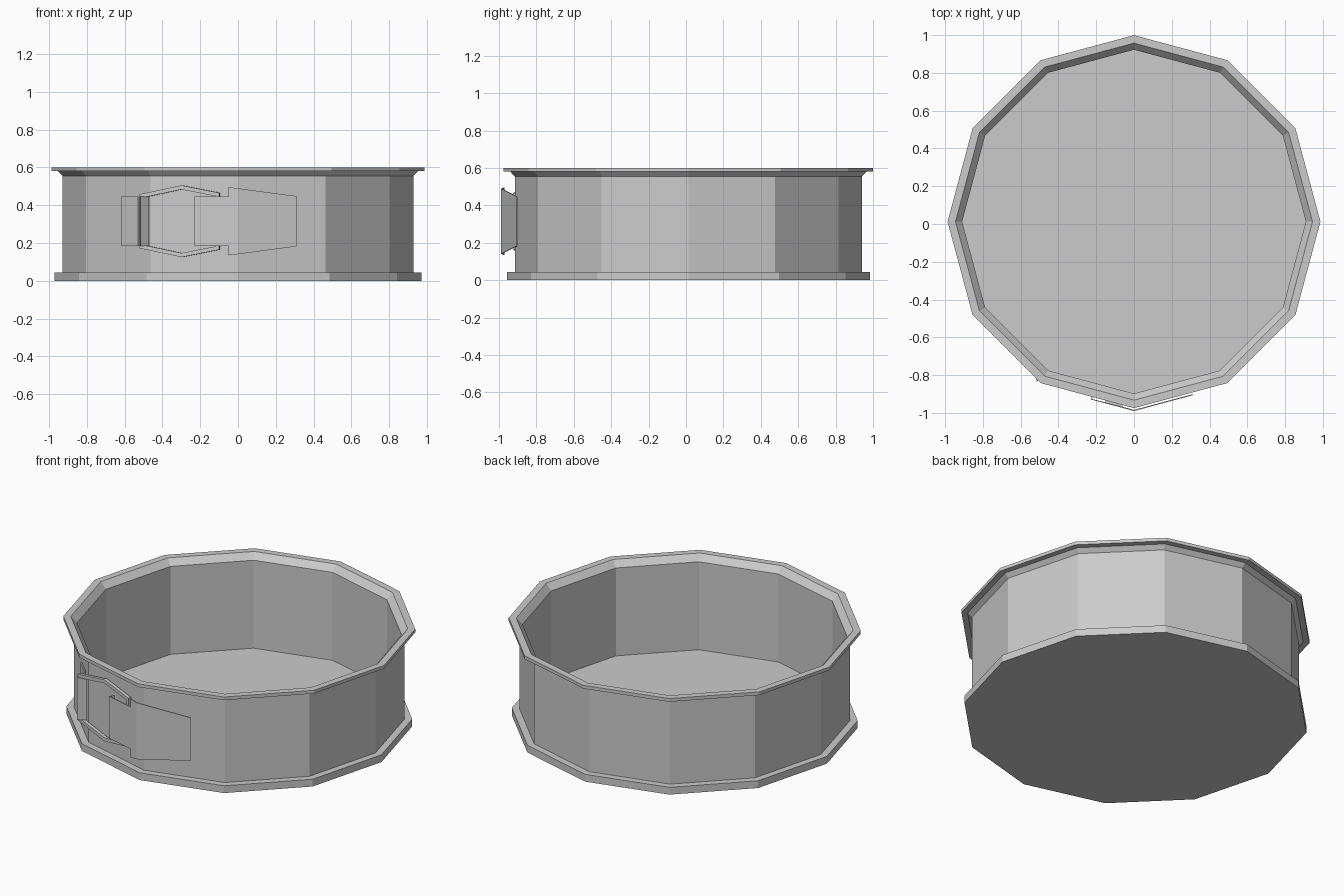
import bpy, math

if "Cube" in bpy.data.objects:
    bpy.data.objects.remove(bpy.data.objects["Cube"])

CENTRE_Y = 0.0125   # pan axis
MID_Z = 0.315       # height of the latch centreline
SIDES = 12
SLOPE = math.tan(math.radians(15))

metal = bpy.data.materials.new("grey_metal")
metal.use_nodes = True
metal.diffuse_color = (0.6, 0.6, 0.6, 1)
metal.node_tree.nodes["Principled BSDF"].inputs["Base Color"].default_value = (0.6, 0.6, 0.6, 1)


def make(name, verts, faces, thickness=0):
    mesh = bpy.data.meshes.new(name)
    mesh.from_pydata(verts, [], faces)
    mesh.materials.append(metal)
    obj = bpy.data.objects.new(name, mesh)
    bpy.context.collection.objects.link(obj)
    if thickness:
        mod = obj.modifiers.new("thickness", "SOLIDIFY")
        mod.thickness = thickness
        mod.offset = -1
    return obj


def lathe(name, profile, closed):
    """Revolve (radius, z) points into a twelve-sided body."""
    verts = []
    for r, z in profile:
        for k in range(SIDES):
            a = 2 * math.pi * k / SIDES - math.pi / 2
            verts.append((r * math.cos(a), CENTRE_Y + r * math.sin(a), z))
    n = len(profile)
    faces = []
    for i in range(n if closed else n - 1):
        j = (i + 1) % n
        for k in range(SIDES):
            m = (k + 1) % SIDES
            faces.append((i * SIDES + k, i * SIDES + m, j * SIDES + m, j * SIDES + k))
    if not closed:
        faces.append(tuple(reversed(range(SIDES))))
        faces.append(tuple(range((n - 1) * SIDES, n * SIDES)))
    return make(name, verts, faces)


def strip(name, strips, thickness):
    """Bent sheet: each strip is a run of (x, y, half height) stations."""
    verts, faces = [], []
    for run in strips:
        start = len(verts)
        for x, y, h in run:
            verts += [(x, y, MID_Z - h), (x, y, MID_Z + h)]
        for i in range(len(run) - 1):
            a = start + 2 * i
            faces.append((a, a + 2, a + 3, a + 1))
    return make(name, verts, faces, thickness)


def front_y(x, offset):
    """Depth of a surface standing off the two front wall panels."""
    return -0.915 + SLOPE * abs(x) - offset


# Side wall with a flared rolled rim
lathe("side_wall", [(0.928, 0.03), (0.928, 0.555), (0.952, 0.58), (0.987, 0.58),
                    (0.987, 0.6), (0.945, 0.6), (0.91, 0.562), (0.91, 0.01)], True)

# Base plate with a raised edge
lathe("base_plate", [(0.97, 0), (0.97, 0.045), (0.915, 0.045), (0.915, 0.02)], False)

# Latch lever, bent around the front corner, with a curled left end
tongue = [(-0.215, -0.9, 0.13)] + [(x, front_y(x, 0.075), 0.13) for x in (-0.23, -0.05)]
blade = [(x, front_y(x, 0.075), h) for x, h in ((-0.05, 0.18), (0, 0.174), (0.31, 0.133))]
strip("latch_lever", [tongue, blade], 0.006)

# Catch plate on the neighbouring panel, folded out into a hook
strip("latch_catch", [[(-0.62, -0.65, 0.13), (-0.535, -0.735, 0.13),
                       (-0.515, -0.835, 0.13), (-0.47, -0.8, 0.13)]], 0.008)

# Six-sided loop joining lever and catch
outer = [(-0.525, 0.142), (-0.3, 0.19), (-0.1, 0.15)]
inner = [(-0.505, 0.125), (-0.3, 0.168), (-0.12, 0.133)]


def ring(points):
    full = [(x, -h) for x, h in points] + [(x, h) for x, h in reversed(points)]
    return [(x, front_y(x, 0.037), MID_Z + h) for x, h in full]


count = 2 * len(outer)
make("latch_loop", ring(outer) + ring(inner),
     [(i, (i + 1) % count, count + (i + 1) % count, count + i) for i in range(count)], 0.02)

# Pivot lugs holding the lever to the wall
for name, z in (("lower_pivot_lug", 0.24), ("upper_pivot_lug", 0.39)):
    x0, x1 = -0.15, -0.06
    corners = [(x, front_y(x, d), z + t) for t in (-0.015, 0.015)
               for x, d in ((x0, 0.07), (x1, 0.07), (x1, -0.01), (x0, -0.01))]
    make(name, corners, [(3, 2, 1, 0), (4, 5, 6, 7)] +
         [(i, (i + 1) % 4, 4 + (i + 1) % 4, 4 + i) for i in range(4)])
